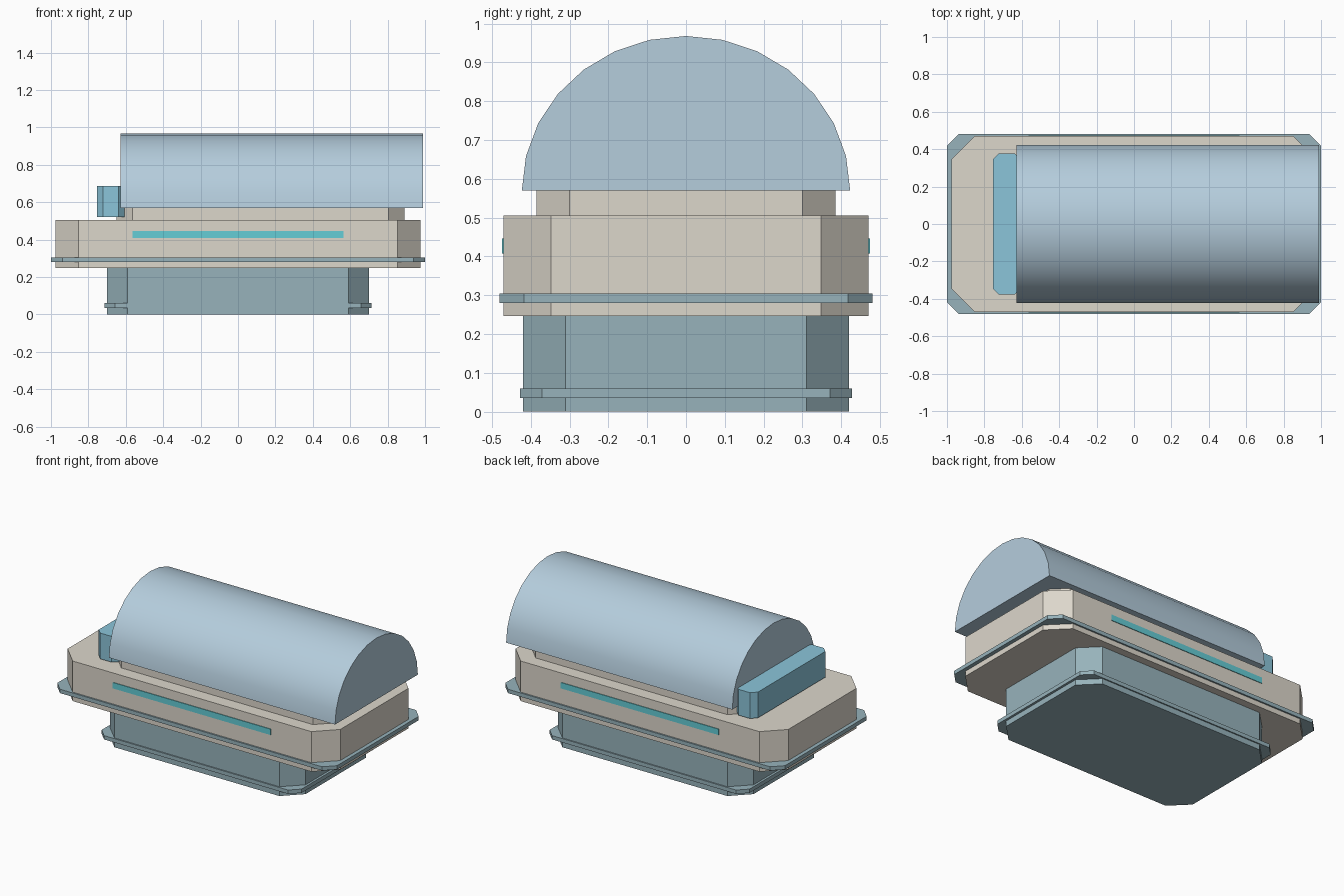
import bpy
import bmesh
import math

cube = bpy.data.objects.get("Cube")
if cube:
    bpy.data.objects.remove(cube, do_unlink=True)


def material(name, rgb):
    mat = bpy.data.materials.new(name)
    mat.use_nodes = True
    color = (*rgb, 1.0)
    mat.diffuse_color = color
    mat.node_tree.nodes["Principled BSDF"].inputs["Base Color"].default_value = color
    return mat


stone = material("warm stone", (0.72, 0.68, 0.60))
slate = material("slate blue", (0.31, 0.45, 0.50))
pale_blue = material("pale blue", (0.46, 0.61, 0.72))
sky_blue = material("sky blue", (0.26, 0.56, 0.70))
teal = material("bright teal", (0.13, 0.61, 0.67))


def extrude_outline(name, outline, offset, mat):
    """Closed prism made by sweeping an outline along an offset."""
    bm = bmesh.new()
    face = bm.faces.new([bm.verts.new(p) for p in outline])
    swept = bmesh.ops.extrude_face_region(bm, geom=[face], use_keep_orig=True)
    verts = [g for g in swept["geom"] if isinstance(g, bmesh.types.BMVert)]
    bmesh.ops.translate(bm, verts=verts, vec=offset)
    bmesh.ops.recalc_face_normals(bm, faces=bm.faces[:])
    mesh = bpy.data.meshes.new(name)
    bm.to_mesh(mesh)
    bm.free()
    mesh.materials.append(mat)
    obj = bpy.data.objects.new(name, mesh)
    bpy.context.collection.objects.link(obj)
    return obj


def slab(name, half_x, half_y, bottom, top, cut, mat, x=0.0):
    """Block whose plan has its four corners cut off."""
    a, b = half_x - cut, half_y - cut
    plan = [(a, -half_y), (half_x, -b), (half_x, b), (a, half_y),
            (-a, half_y), (-half_x, b), (-half_x, -b), (-a, -half_y)]
    return extrude_outline(name, [(x + px, py, bottom) for px, py in plan],
                           (0, 0, top - bottom), mat)


# Lower pedestal and its trim
slab("pedestal", 0.70, 0.42, 0.0, 0.247, 0.11, slate)
slab("pedestal_trim", 0.715, 0.428, 0.035, 0.06, 0.057, slate)

# Main body and its trim
slab("body", 0.975, 0.47, 0.247, 0.506, 0.122, stone)
slab("body_trim", 1.0, 0.48, 0.28, 0.305, 0.063, slate)

# Collar under the roof, and the end panel
slab("roof_collar", 0.77, 0.385, 0.506, 0.57, 0.085, stone, x=0.12)
slab("end_panel", 0.075, 0.378, 0.52, 0.687, 0.034, sky_blue, x=-0.68)

# Long accent strips on the front and back
for side, name in ((-1, "front_strip"), (1, "back_strip")):
    y = side * 0.467
    outline = [(-0.565, y, 0.408), (0.565, y, 0.408),
               (0.565, y, 0.446), (-0.565, y, 0.446)]
    extrude_outline(name, outline, (0, side * 0.007, 0), teal)

# Half-barrel roof
steps = 14
arch = [(-0.627, 0.423 * math.cos(math.pi * i / steps),
         0.57 + 0.398 * math.sin(math.pi * i / steps)) for i in range(steps + 1)]
roof = extrude_outline("barrel_roof", arch, (1.617, 0, 0), pale_blue)
bpy.ops.object.select_all(action="DESELECT")
roof.select_set(True)
bpy.context.view_layer.objects.active = roof
bpy.ops.object.shade_smooth_by_angle(angle=math.radians(30))
